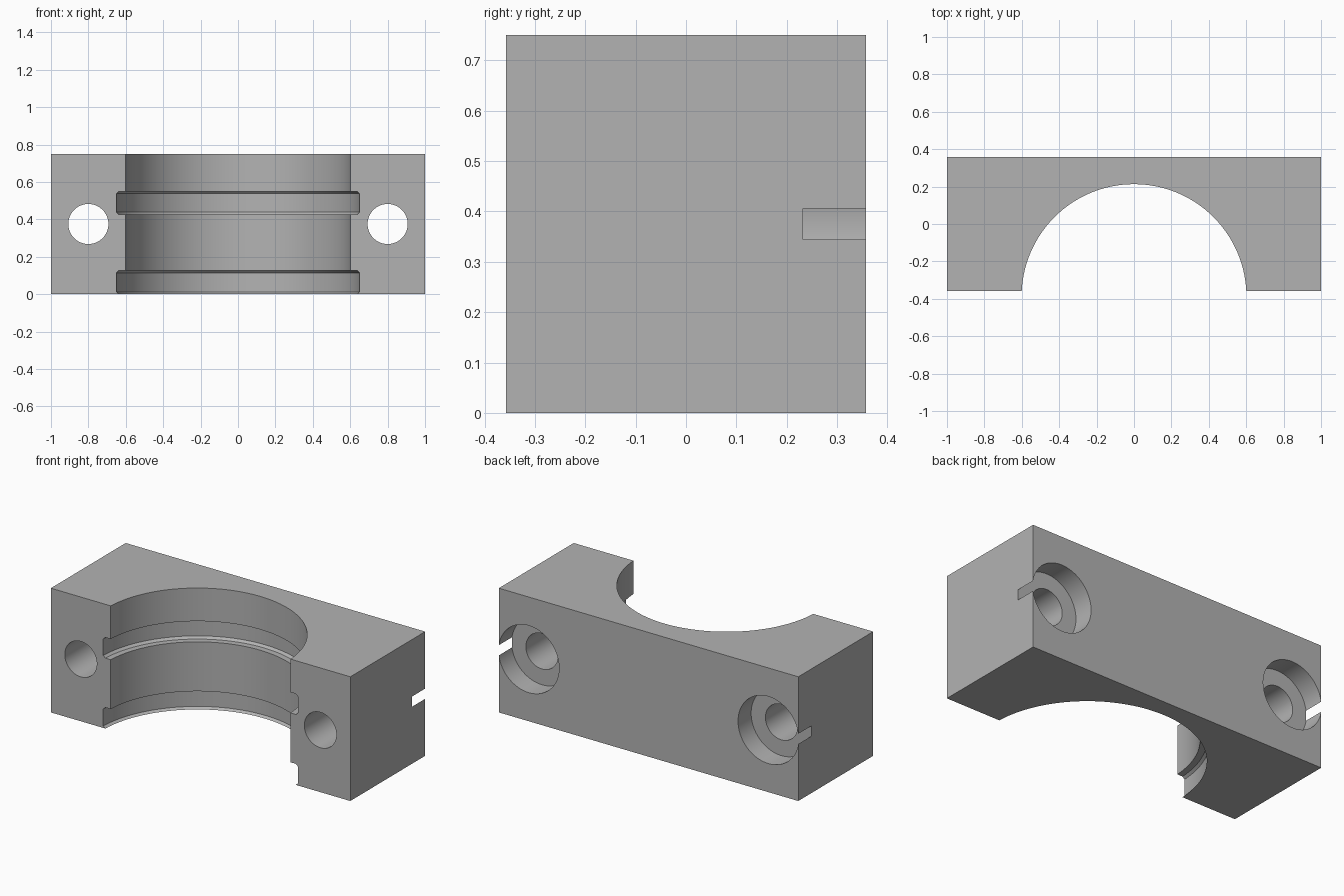
import bpy, bmesh, math
from mathutils import Matrix

if "Cube" in bpy.data.objects:
    bpy.data.objects.remove(bpy.data.objects["Cube"], do_unlink=True)

WIDTH, DEPTH, HEIGHT = 2.0, 0.714, 0.75
BACK = DEPTH / 2

grey = bpy.data.materials.new("plain grey")
grey.use_nodes = True
colour = (0.45, 0.45, 0.45, 1)
grey.diffuse_color = colour
grey.node_tree.nodes["Principled BSDF"].inputs["Base Color"].default_value = colour


def make_object(name, bm):
    bmesh.ops.recalc_face_normals(bm, faces=bm.faces)
    mesh = bpy.data.meshes.new(name)
    bm.to_mesh(mesh)
    bm.free()
    mesh.materials.append(grey)
    obj = bpy.data.objects.new(name, mesh)
    bpy.context.collection.objects.link(obj)
    return obj


def revolved(name, profile, matrix, steps=128):
    """Closed solid turned from (radius, height) points."""
    bm = bmesh.new()
    rings = []
    for r, h in profile:
        rings.append([bm.verts.new((r * math.cos(i * math.tau / steps),
                                    r * math.sin(i * math.tau / steps), h))
                      for i in range(steps)])
    for low, high in zip(rings, rings[1:]):
        for i in range(steps):
            j = (i + 1) % steps
            bm.faces.new((low[i], low[j], high[j], high[i]))
    bm.faces.new(rings[0])
    bm.faces.new(rings[-1])
    bm.transform(matrix)
    return make_object(name, bm)


# Block
bm = bmesh.new()
bmesh.ops.create_cube(bm, size=1)
bm.transform(Matrix.Translation((0, 0, HEIGHT / 2)) @ Matrix.Diagonal((WIDTH, DEPTH, HEIGHT, 1)))
block = make_object("clamp_half_block", bm)

# Bore with two chamfered ring grooves, the lower one open at the bottom
BORE, LIP, GROOVE = 0.601, 0.637, 0.651
bore_profile = [(LIP, -0.1), (LIP, 0), (GROOVE, 0.012), (GROOVE, 0.114), (LIP, 0.127),
                (BORE, 0.127), (BORE, 0.425), (LIP, 0.425), (GROOVE, 0.438),
                (GROOVE, 0.537), (LIP, 0.55), (BORE, 0.55), (BORE, HEIGHT + 0.1)]
cutters = [revolved("bore_cutter", bore_profile, Matrix.Translation((0, -0.388, 0)))]

# Bolt holes with counterbores that break through the end faces
HOLE, COUNTERBORE, SEAT = 0.107, 0.2024, 0.232
bolt_profile = [(HOLE, -BACK - 0.1), (HOLE, SEAT), (COUNTERBORE, SEAT), (COUNTERBORE, BACK + 0.1)]
for side in (-1, 1):
    place = Matrix.Translation((side * 0.8, 0, HEIGHT / 2)) @ Matrix.Rotation(-math.pi / 2, 4, "X")
    cutters.append(revolved("bolt_hole_cutter", bolt_profile, place))

# Cut the block, then drop the cutters
bpy.ops.object.select_all(action="DESELECT")
bpy.context.view_layer.objects.active = block
block.select_set(True)
for cutter in cutters:
    cutter.hide_render = True
    cut = block.modifiers.new("cut", "BOOLEAN")
    cut.operation, cut.solver, cut.object = "DIFFERENCE", "EXACT", cutter
    bpy.ops.object.modifier_apply(modifier=cut.name)
for cutter in cutters:
    bpy.data.objects.remove(cutter, do_unlink=True)

bpy.ops.object.shade_smooth_by_angle(angle=math.radians(25))
